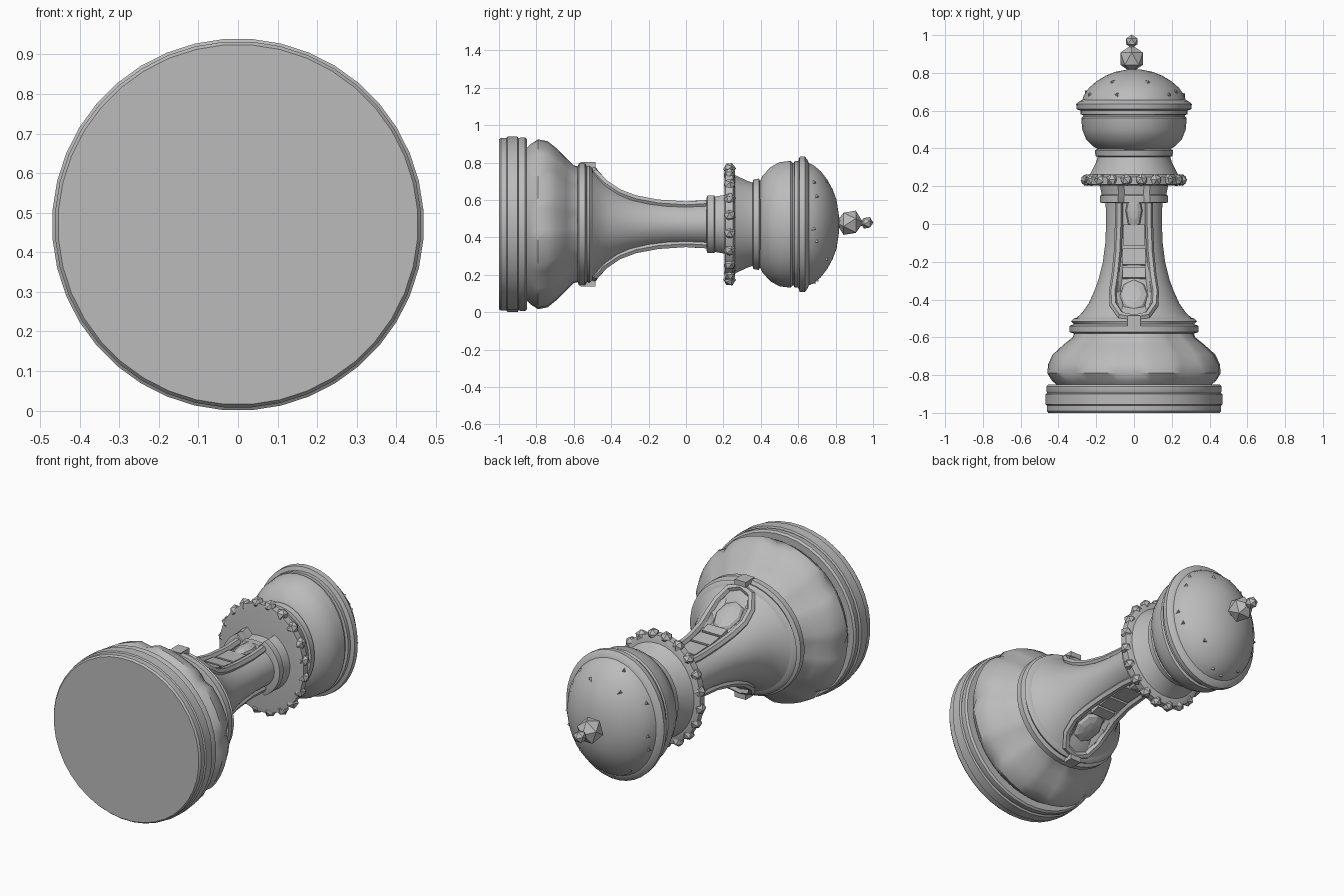
import bpy, bmesh, math, random
from mathutils import Vector

if "Cube" in bpy.data.objects:
    bpy.data.objects.remove(bpy.data.objects["Cube"])

random.seed(4)
AXIS = 0.47  # height of the lying piece's centre line

stone = bpy.data.materials.new("grey stone")
stone.use_nodes = True
stone.diffuse_color = (0.5, 0.5, 0.5, 1)
stone.node_tree.nodes["Principled BSDF"].inputs["Base Color"].default_value = (0.5, 0.5, 0.5, 1)


def finish(obj, name, smooth=True):
    obj.name = name
    if not obj.data.materials:
        obj.data.materials.append(stone)
    bpy.ops.object.select_all(action='DESELECT')
    obj.select_set(True)
    bpy.context.view_layer.objects.active = obj
    if smooth:
        bpy.ops.object.shade_smooth_by_angle(angle=math.radians(32))
    return obj


def lathe(name, profile, segs=40, shape=None):
    """Turn (y, radius x, radius z) rings around the lying axis."""
    bm = bmesh.new()
    rings = []
    for y, rx, rz in profile:
        ring = []
        for i in range(segs):
            a = 2 * math.pi * (i + 0.5) / segs
            x, z = rx * math.cos(a), rz * math.sin(a)
            if shape:
                x, z = shape(i, y, x, z)
            ring.append(bm.verts.new((x, y, AXIS + z)))
        rings.append(ring)
    for r0, r1 in zip(rings, rings[1:]):
        for i in range(segs):
            j = (i + 1) % segs
            bm.faces.new((r0[i], r0[j], r1[j], r1[i]))
    bm.faces.new(rings[0])
    bm.faces.new(rings[-1])
    bmesh.ops.recalc_face_normals(bm, faces=bm.faces)
    mesh = bpy.data.meshes.new(name)
    bm.to_mesh(mesh)
    bm.free()
    obj = bpy.data.objects.new(name, mesh)
    bpy.context.collection.objects.link(obj)
    return finish(obj, name)


def radii(profile, y):
    """Interpolated radii of a profile at y."""
    for (y0, a0, b0), (y1, a1, b1) in zip(profile, profile[1:]):
        if y0 <= y <= y1:
            t = (y - y0) / (y1 - y0)
            return a0 + t * (a1 - a0), b0 + t * (b1 - b0)
    return profile[-1][1:]


def height(profile, x, y):
    rx, rz = radii(profile, y)
    return rz * math.sqrt(max(0, 1 - (x / rx) ** 2))


# Stepped base disc
lathe("base_disc", [(-1, .455, .455), (-.99, .463, .463), (-.96, .463, .463),
                    (-.955, .47, .47), (-.9, .47, .47), (-.895, .46, .46),
                    (-.885, .465, .465), (-.86, .465, .465), (-.85, .455, .455)])


# Lobed cushion with radial seams
def lobes(i, y, x, z):
    k = 0.955 if i % 6 == 0 and y > -.83 else 1
    return x * k, z * k


lathe("lobed_cushion", [(-.86, .4, .4), (-.83, .435, .43), (-.79, .46, .455),
                        (-.74, .455, .445), (-.69, .43, .405), (-.64, .375, .355),
                        (-.6, .325, .315), (-.56, .31, .305)], 48, lobes)

# Ring over the cushion
lathe("lower_ring", [(-.58, .32, .31), (-.572, .342, .328), (-.54, .342, .328),
                     (-.53, .32, .31), (-.515, .335, .315), (-.5, .32, .3),
                     (-.49, .28, .27)])

# Waisted shaft with a recessed channel above and below
shaft = [(-.51, .32, .3), (-.47, .275, .265), (-.42, .24, .23), (-.36, .213, .195),
         (-.3, .19, .165), (-.2, .165, .138), (-.1, .152, .124), (0, .148, .119),
         (.1, .15, .122), (.22, .16, .13)]


def channel(i, y, x, z):
    return (x, z * .8) if abs(x) < .075 and y > -.45 else (x, z)


lathe("shaft", shaft, 64, channel)

# Notched collar under the coronet
lathe("collar", [(.11, .165, .16), (.115, .18, .175), (.15, .18, .175),
                 (.155, .172, .168), (.22, .185, .18)], 32,
      lambda i, y, x, z: (x, z * .72) if abs(x) < .065 else (x, z))

# Framing rails, inset plaques and keystone, on top and underneath
half = [(.078, .19), (.08, 0), (.086, -.15), (.098, -.27), (.112, -.36),
        (.108, -.43), (.07, -.485), (0, -.5)]
path = half + [(-x, y) for x, y in reversed(half[:-1])]
plaques = [(.07, .045, .1), (-.06, .055, .06), (-.175, .06, .045),
           (-.26, .06, .03), (-.38, .075, .1)]
for side, label in ((1, "top"), (-1, "bottom")):
    curve = bpy.data.curves.new("rail", 'CURVE')
    curve.dimensions = '3D'
    curve.bevel_depth = .021
    curve.bevel_resolution = 1
    curve.use_fill_caps = True
    spline = curve.splines.new('POLY')
    spline.points.add(len(path) - 1)
    for p, (x, y) in zip(spline.points, path):
        p.co = (x, y, AXIS + side * (height(shaft, x, y) + .004), 1)
    rail = bpy.data.objects.new("rail", curve)
    bpy.context.collection.objects.link(rail)
    bpy.ops.object.select_all(action='DESELECT')
    rail.select_set(True)
    bpy.context.view_layer.objects.active = rail
    bpy.ops.object.convert(target='MESH')
    finish(bpy.context.object, label + "_frame_rail")

    for n, (y, hx, hy) in enumerate(plaques):
        slope = (height(shaft, 0, y + .03) - height(shaft, 0, y - .03)) / .06
        place = (0, y, AXIS + side * height(shaft, 0, y) * .84)
        tilt = (side * math.atan(slope), 0, 0)
        if n in (0, len(plaques) - 1):
            bpy.ops.mesh.primitive_uv_sphere_add(segments=8, ring_count=6, location=place, rotation=tilt)
            bpy.context.object.scale = (hx, hy, .026)
        else:
            bpy.ops.mesh.primitive_cube_add(size=2, location=place, rotation=tilt)
            bpy.context.object.scale = (hx, hy * .95, .014)
        finish(bpy.context.object, f"{label}_plaque_{n + 1}", False)

    bpy.ops.mesh.primitive_cube_add(size=1, location=(0, -.525, AXIS + side * .308))
    bpy.context.object.scale = (.07, .08, .05)
    finish(bpy.context.object, label + "_keystone", False)

# Coronet: disc with a beaded rim and flared neck
lathe("coronet_disc", [(.205, .24, .27), (.21, .265, .305), (.25, .265, .305),
                       (.262, .24, .275)])
for i in range(20):
    a = 2 * math.pi * (i + .5) / 20
    bpy.ops.mesh.primitive_ico_sphere_add(
        subdivisions=1, radius=.034, rotation=(a, i, 0),
        location=(.252 * math.cos(a), .233, AXIS + .3 * math.sin(a)))
    finish(bpy.context.object, f"coronet_bead_{i + 1}", False)
lathe("neck", [(.25, .24, .272), (.28, .225, .255), (.33, .2, .232), (.365, .19, .22)])
lathe("neck_ring", [(.355, .19, .22), (.36, .205, .24), (.39, .207, .245), (.4, .19, .22)])

# Head: bowl, band and dome
lathe("head_bowl", [(.39, .18, .22), (.41, .215, .26), (.45, .255, .305),
                    (.5, .275, .333), (.56, .28, .34), (.57, .27, .328), (.59, .27, .328)])
lathe("head_band", [(.575, .26, .32), (.58, .285, .34), (.6, .285, .34),
                    (.608, .305, .362), (.635, .307, .364), (.65, .29, .345),
                    (.66, .27, .32)])
dome = [(.64, .28, .335), (.68, .267, .318), (.72, .24, .285), (.755, .2, .24),
        (.785, .15, .185), (.805, .1, .13), (.817, .04, .05)]
lathe("dome", dome)

# Small chipped flecks on the dome
for i in range(14):
    a = 2 * math.pi * i / 14 + random.uniform(-.15, .15)
    y = random.choice((.685, .7, .75))
    rx, rz = radii(dome, y)
    normal = Vector((math.cos(a) / rx, 3.2, math.sin(a) / rz))
    bpy.ops.mesh.primitive_cone_add(
        vertices=3, radius1=.024, depth=.022,
        location=(rx * math.cos(a), y, AXIS + rz * math.sin(a)),
        rotation=normal.to_track_quat('Z', 'Y').to_euler())
    finish(bpy.context.object, f"dome_fleck_{i + 1}", False)

# Faceted finial
for name, y, r, sx in (("finial_ball", .875, .073, .95), ("finial_tip", .967, .035, 1)):
    bpy.ops.mesh.primitive_ico_sphere_add(subdivisions=1, radius=r, location=(-.012, y, AXIS + .008),
                                          rotation=(math.pi / 2, .3, 0))
    bpy.context.object.scale = (sx, 1, 1)
    finish(bpy.context.object, name, False)
bpy.ops.mesh.primitive_cone_add(vertices=6, radius1=.03, radius2=.014, depth=.16,
                                location=(-.012, .88, AXIS + .008), rotation=(-math.pi / 2, 0, 0))
finish(bpy.context.object, "finial_stem", False)
